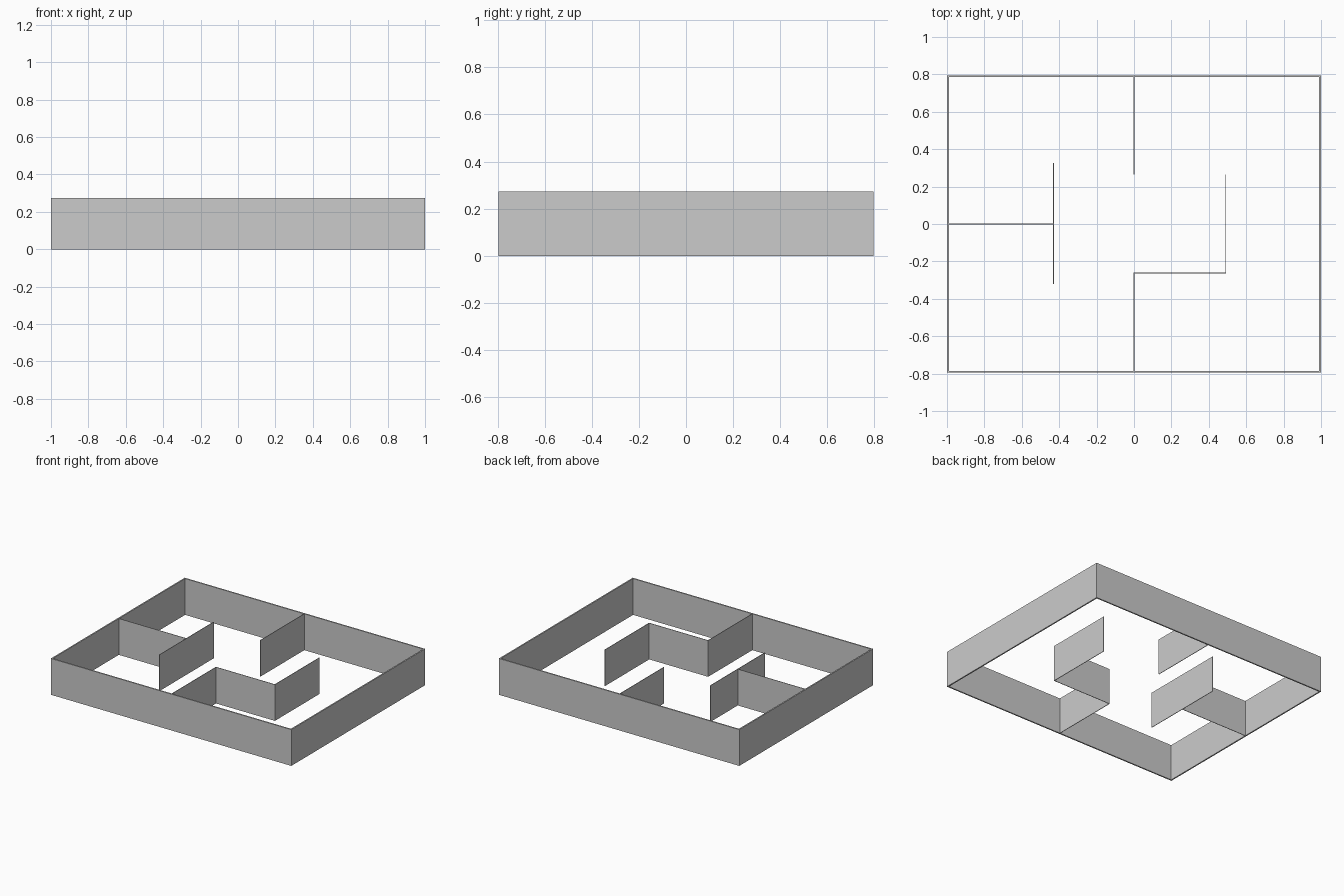
import bpy
import bmesh

if "Cube" in bpy.data.objects:
    bpy.data.objects.remove(bpy.data.objects["Cube"])

H = 0.273          # wall height
X, Y = 1.0, 0.795  # outer half sizes
T_OUT = 0.01       # outer wall thickness
T_IN = 0.004       # partition thickness


def prism(name, outline):
    """Extrude a floor-plan outline up to wall height."""
    bm = bmesh.new()
    face = bm.faces.new([bm.verts.new((x, y, 0)) for x, y in outline])
    ext = bmesh.ops.extrude_face_region(bm, geom=[face])
    bmesh.ops.translate(bm, vec=(0, 0, H),
                        verts=[v for v in ext["geom"] if isinstance(v, bmesh.types.BMVert)])
    bmesh.ops.recalc_face_normals(bm, faces=bm.faces)
    mesh = bpy.data.meshes.new(name)
    bm.to_mesh(mesh)
    bm.free()
    obj = bpy.data.objects.new(name, mesh)
    bpy.context.collection.objects.link(obj)
    return obj


def box_wall(name, x0, x1, y0, y1):
    return prism(name, [(x0, y0), (x1, y0), (x1, y1), (x0, y1)])


# Outer walls
xi, yi = X - T_OUT, Y - T_OUT
box_wall("outer_wall_front", -X, X, -Y, -yi)
box_wall("outer_wall_back", -X, X, yi, Y)
box_wall("outer_wall_left", -X, -xi, -yi, yi)
box_wall("outer_wall_right", xi, X, -yi, yi)

# Straight partitions
t = T_IN / 2
box_wall("back_partition", -t, t, 0.265, yi)
box_wall("left_partition", -xi, -0.43 - t, -t, t)
box_wall("left_cross_partition", -0.43 - t, -0.43 + t, -0.322, 0.325)

# Stepped front partition: from the front wall, right, then back
box_wall("step_partition_front", -t, t, -yi, -0.262 + t)
box_wall("step_partition_middle", t, 0.49 - t, -0.262 - t, -0.262 + t)
box_wall("step_partition_back", 0.49 - t, 0.49 + t, -0.262 - t, 0.265)
